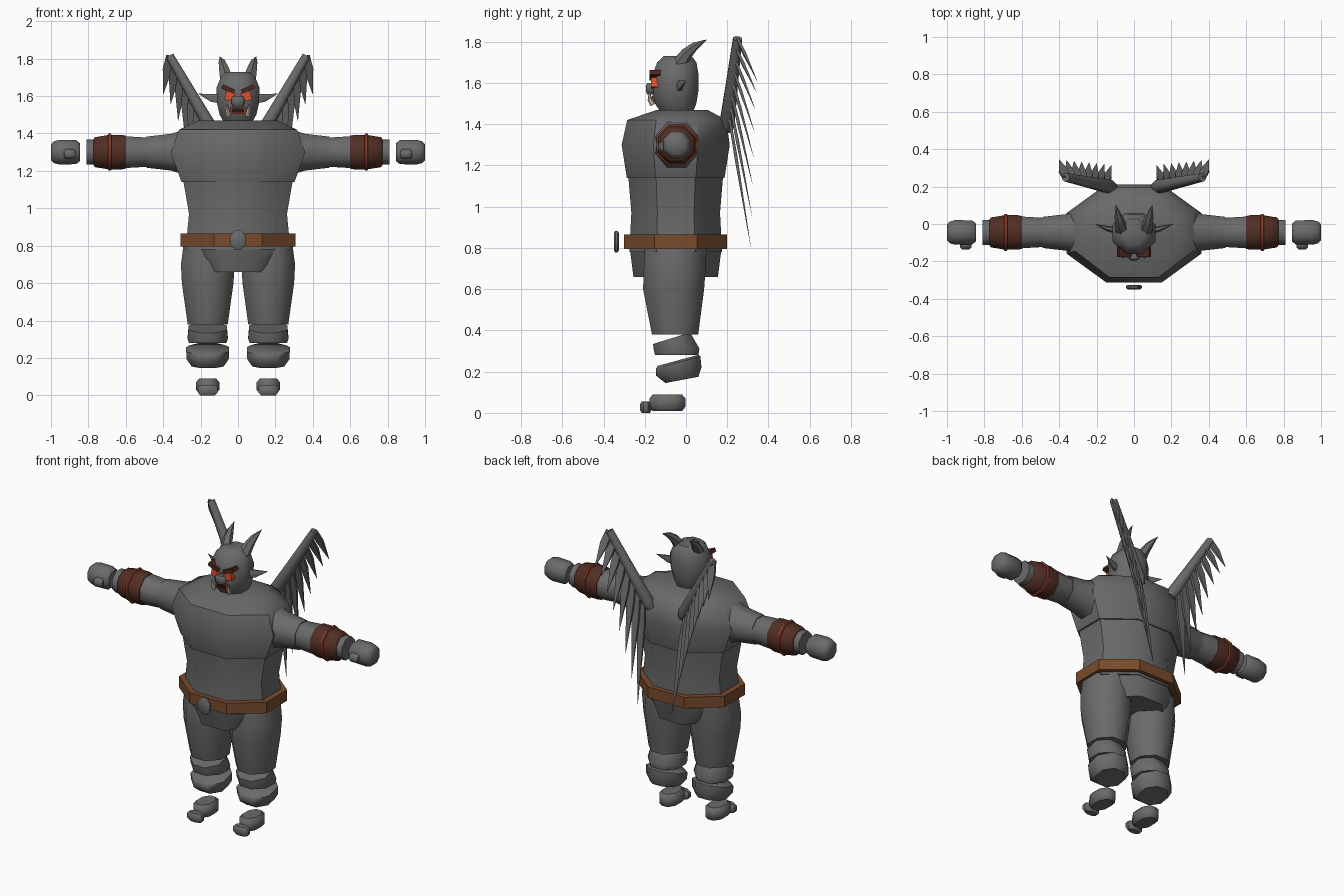
import bpy, bmesh, math
from mathutils import Vector, Matrix

cube = bpy.data.objects.get("Cube")
if cube:
    bpy.data.objects.remove(cube, do_unlink=True)


def material(name, *rgb):
    m = bpy.data.materials.new(name)
    color = (*rgb, 1)
    m.diffuse_color = color
    m.use_nodes = True
    shader = next(n for n in m.node_tree.nodes if n.type == "BSDF_PRINCIPLED")
    shader.inputs["Base Color"].default_value = color
    return m


stone = material("stone gray", .145, .145, .145)
belt_leather = material("belt leather", .19, .07, .025)
cuff_leather = material("cuff leather", .085, .028, .018)
cord_red = material("cord red", .27, .045, .022)
eye_red = material("eye red", .75, .08, .03)
brow_brown = material("brow brown", .07, .02, .012)
mouth_dark = material("mouth dark", .02, .008, .006)
ivory = material("ivory", .6, .55, .4)
smooth_parts = []


def finish(name, bm, mat, smooth):
    bmesh.ops.recalc_face_normals(bm, faces=bm.faces)
    mesh = bpy.data.meshes.new(name)
    bm.to_mesh(mesh)
    bm.free()
    mesh.materials.append(mat)
    obj = bpy.data.objects.new(name, mesh)
    bpy.context.collection.objects.link(obj)
    if smooth:
        smooth_parts.append(obj)
    return obj


def skin(name, rings, mat, smooth=True):
    """Bridge rings of points and cap both ends."""
    bm = bmesh.new()
    loops = [[bm.verts.new(p) for p in ring] for ring in rings]
    for a, b in zip(loops, loops[1:]):
        for i in range(len(a)):
            j = (i + 1) % len(a)
            bm.faces.new((a[i], a[j], b[j], b[i]))
    bm.faces.new(loops[0])
    bm.faces.new(loops[-1])
    return finish(name, bm, mat, smooth)


def octagon(ru, rv, n=8):
    k = math.cos(math.pi / n)
    angles = [(i + .5) * math.tau / n for i in range(n)]
    return [(ru * math.cos(a) / k, rv * math.sin(a) / k) for a in angles]


def stack(name, x, rings, mat=stone, smooth=True):
    """Upright loft; each ring is z, centre y, x radius, y radius, tilt."""
    out = []
    for z, y, rx, ry, *tilt in rings:
        slope = tilt[0] if tilt else 0
        out.append([(x + u, y + v, z + slope * v) for u, v in octagon(rx, ry)])
    return skin(name, out, mat, smooth)


def sleeve(name, side, rings, mat=stone, y=-.045, z=1.3):
    """Sideways loft; each ring is x, radius."""
    return skin(name, [[(side * x, y + u, z + v) for u, v in octagon(r, r)]
                       for x, r in rings], mat)


def spike(name, points, radii, mat=stone, flat=1, n=6):
    """Tapering tube through points, optionally flattened."""
    pts = [Vector(p) for p in points]
    rings = []
    for i, (p, r) in enumerate(zip(pts, radii)):
        d = (pts[min(i + 1, len(pts) - 1)] - pts[max(i - 1, 0)]).normalized()
        w = d.cross(Vector((0, 1, 0))).normalized()
        t = w.cross(d)
        rings.append([p + w * u + t * v for u, v in octagon(r, r * flat, n)])
    return skin(name, rings, mat)


def block(name, centre, size, mat, turn=0):
    bm = bmesh.new()
    bmesh.ops.create_cube(bm, size=1)
    place = (Matrix.Translation(centre) @ Matrix.Rotation(turn, 4, "Y")
             @ Matrix.Diagonal((*size, 1)))
    bm.transform(place)
    return finish(name, bm, mat, False)


# Trunk
stack("chest", 0, [(1.14, -.05, .302, .237), (1.3, -.05, .36, .262),
                   (1.42, -.045, .315, .24), (1.47, -.018, .21, .122)])
stack("belly", 0, [(.78, -.05, .28, .225), (.97, -.05, .262, .215),
                   (1.15, -.05, .293, .23)])
stack("pelvis", 0, [(.66, -.05, .19, .205), (.74, -.05, .25, .215),
                    (.82, -.05, .285, .225)])
stack("belt", 0, [(.795, -.05, .308, .25), (.865, -.05, .308, .25)],
      belt_leather, False)
skin("buckle", [[(u, y, .83 + v) for u, v in octagon(r, r * 1.25)]
                for y, r in ((-.35, .033), (-.343, .042), (-.332, .042), (-.325, .033))], stone)

# Head and face
stack("head", 0, [(1.46, -.045, .075, .08), (1.5, -.05, .098, .1),
                  (1.56, -.05, .112, .11), (1.645, -.05, .115, .11),
                  (1.7, -.045, .092, .095), (1.73, -.04, .062, .068)])
stack("nose", 0, [(1.545, -.17, .025, .018), (1.56, -.17, .036, .025),
                  (1.585, -.17, .036, .025), (1.6, -.17, .025, .018)])
block("lips", (0, -.153, 1.522), (.085, .026, .036), cord_red)
block("mouth", (0, -.165, 1.522), (.065, .008, .022), mouth_dark)

for side, label in ((1, "left_"), (-1, "right_")):
    # Face and head pairs
    block(label + "eye", (side * .042, -.15, 1.598), (.056, .04, .046),
          eye_red, side * -.2)
    block(label + "brow", (side * .052, -.15, 1.637), (.072, .054, .024),
          brow_brown, side * -.42)
    spike(label + "tusk", [(side * .052, -.16, 1.495), (side * .056, -.175, 1.52),
                           (side * .06, -.178, 1.56)], (.012, .01, .001), ivory)
    spike(label + "horn", [(side * .06, -.035, 1.685), (side * .075, .005, 1.745),
                           (side * .085, .045, 1.78), (side * .097, .1, 1.81)],
          (.034, .025, .017, .001))
    spike(label + "ear", [(side * .095, -.035, 1.585), (side * .14, -.025, 1.59),
                          (side * .21, 0, 1.612)], (.024, .021, .001), flat=.6)

    # Arm, cuff and hand
    sleeve(label + "upper_arm", side, [(.27, .125), (.36, .098), (.49, .083)])
    sleeve(label + "forearm", side, [(.485, .078), (.62, .086)])
    sleeve(label + "cuff", side, [(.6, .088), (.62, .092), (.69, .092),
                                  (.765, .08), (.772, .07)], cuff_leather)
    sleeve(label + "cuff_cord", side, [(.676, .092), (.68, .099), (.692, .099),
                                       (.696, .092)], cord_red)
    sleeve(label + "wrist", side, [(.765, .067), (.81, .067)])
    sleeve(label + "hand", side, [(.845, .048), (.865, .064), (.955, .066),
                                  (.985, .058), (1, .042)])
    sleeve(label + "thumb", side, [(.87, .018), (.88, .027), (.92, .027),
                                   (.93, .018)], y=-.108, z=1.29)

    # Leg, knee, shin and foot
    x = side * .162
    stack(label + "thigh", x, [(.38, -.053, .107, .112), (.6, -.06, .138, .148),
                               (.7, -.055, .143, .15), (.8, -.05, .13, .15)])
    stack(label + "knee", x, [(.28, -.045, .1, .105), (.305, -.045, .108, .11, .06),
                              (.362, -.07, .102, .09, .31)])
    stack(label + "shin", x, [(.16, -.02, .085, .08, .19), (.2, -.035, .112, .11, .18),
                              (.245, -.038, .115, .108, .27), (.255, -.038, .1, .098, .27)])
    stack(label + "foot", x, [(.01, -.09, .045, .072), (.03, -.09, .063, .088),
                              (.07, -.09, .063, .088), (.09, -.09, .045, .07)])
    stack(label + "toe", x, [(0, -.195, .04, .02), (.014, -.195, .052, .028),
                             (.042, -.195, .052, .028), (.055, -.195, .04, .02)])

    # Wing bone with hanging feathers, short at the tip and long at the root
    base = Vector((side * .11, .195, 1.37))
    tip = Vector((side * .365, .25, 1.815))
    spike(label + "wing_bone", [base, base.lerp(tip, .08), base.lerp(tip, .5), tip],
          (.025, .036, .029, .022), n=8)
    count = 8
    for i in range(count):
        u = i / (count - 1)
        root = tip.lerp(base, u * .8)
        end = Vector((side * (.4 - .28 * u), .345 - .03 * u, 1.61 - .81 * u ** 1.4))
        spike(label + "feather_" + "abcdefgh"[i],
              [root, root.lerp(end, .35), end], (.019, .025, .001), flat=.3, n=4)

# Soft shading on the rounded parts
bpy.ops.object.select_all(action="DESELECT")
for obj in smooth_parts:
    obj.select_set(True)
bpy.context.view_layer.objects.active = smooth_parts[0]
bpy.ops.object.shade_smooth_by_angle(angle=math.radians(48))
